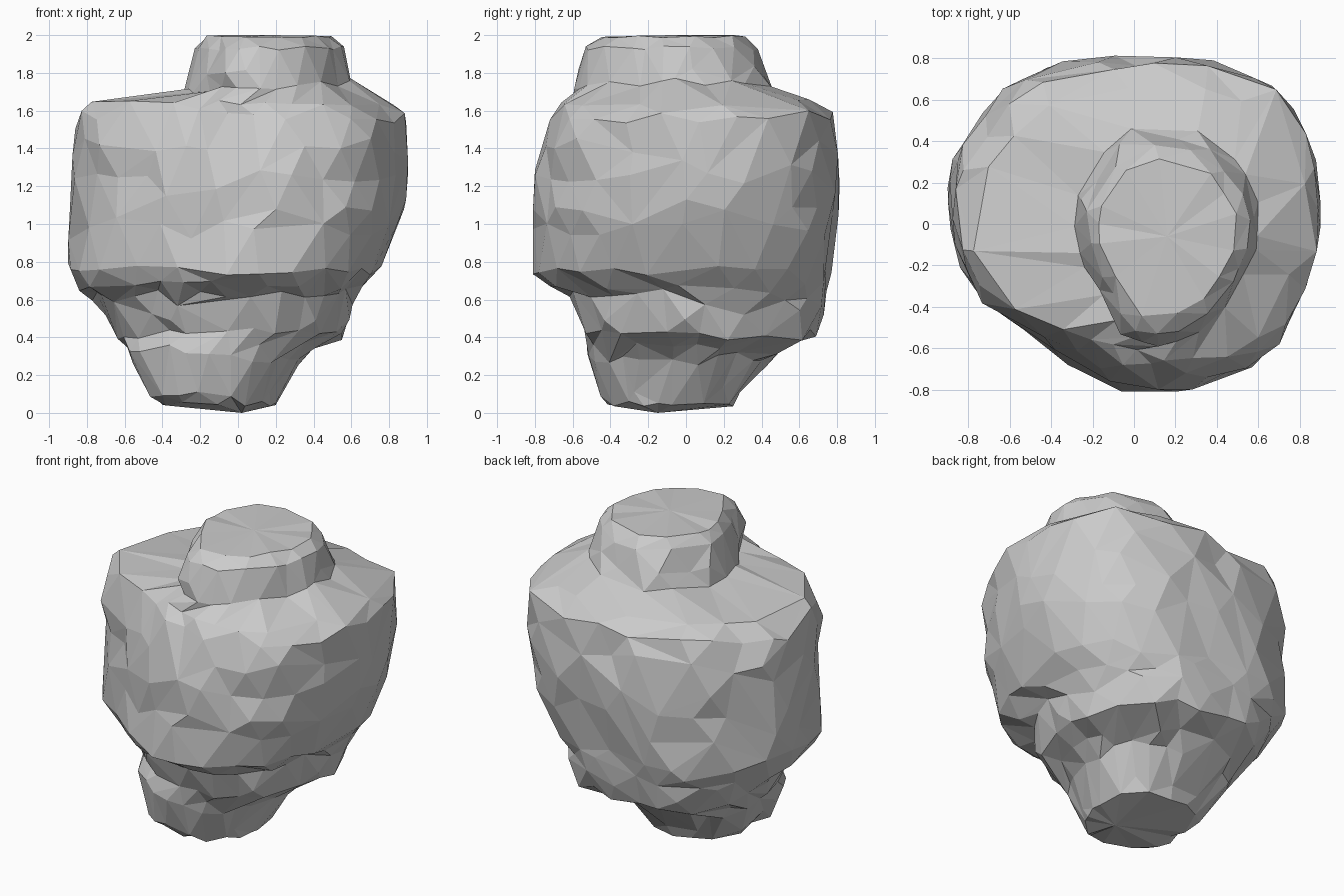
import bpy, bmesh, random
from math import cos, sin, tau

if "Cube" in bpy.data.objects:
    bpy.data.objects.remove(bpy.data.objects["Cube"])

random.seed(7)

# Plan shapes: radius at 16 equal angles, counter-clockwise from +x
BASE = [.95, 1.0, 1.04, 1.0, .97, 1.02, 1.03, 1.0, .97, 1.02, 1.03, 1.0, .97, .98, .96, .95]
BODY = [.90, .92, .95, .86, .81, .89, .92, .95, .90, .85, .73, .75, .81, .87, .91, .87]
SHOULDER = [.86, .88, .90, .80, .74, .75, .80, .82, .82, .75, .60, .54, .56, .66, .78, .80]
CAP = [.40, .42, .44, .46, .46, .48, .42, .42, .38, .36, .38, .48, .47, .42, .38, .37]
PLANS = [BASE, BODY, SHOULDER, CAP]

# Levels: z, x min, x max, y min, y max, plan position (0 base .. 3 cap)
LEVELS = [
    (.05, -.40, .20, -.42, .25, 0), (.11, -.47, .23, -.46, .29, 0),
    (.28, -.56, .32, -.51, .43, .2), (.34, -.60, .42, -.53, .53, .5),
    (.42, -.64, .55, -.54, .69, .8), (.52, -.70, .59, -.58, .73, .8),
    (.62, -.76, .62, -.62, .74, .8), (.68, -.84, .67, -.74, .75, .9),
    (.76, -.90, .76, -.81, .77, 1), (.95, -.90, .83, -.81, .79, 1),
    (1.10, -.89, .89, -.81, .81, 1), (1.25, -.88, .90, -.80, .81, 1.2),
    (1.42, -.87, .90, -.76, .80, 1.5), (1.57, -.85, .89, -.72, .78, 1.8),
    (1.64, -.77, .84, -.66, .69, 2), (1.72, -.29, .60, -.59, .46, 2.9),
    (1.80, -.26, .58, -.57, .42, 3), (1.93, -.23, .56, -.53, .38, 3),
    (1.99, -.17, .50, -.45, .31, 3),
]
N = 28


def radius(plan, t):
    """Interpolated radius of a plan shape at turn fraction t."""
    f = t * 16
    i = int(f)
    return plan[i % 16] * (1 - f + i) + plan[(i + 1) % 16] * (f - i)


def fit(values, lo, hi):
    """Stretch values so they span lo..hi."""
    a, b = min(values), max(values)
    return [lo + (v - a) / (b - a) * (hi - lo) for v in values]


bm = bmesh.new()
rings = []
for k, (z, x0, x1, y0, y1, p) in enumerate(LEVELS):
    i = min(int(p), 2)
    w = p - i
    xs, ys = [], []
    for s in range(N):
        t = (s + .5 * (k % 2)) / N
        r = radius(PLANS[i], t) * (1 - w) + radius(PLANS[i + 1], t) * w
        r *= 1 + random.uniform(-.025, .025)
        xs.append(r * cos(t * tau))
        ys.append(r * sin(t * tau))
    xs, ys = fit(xs, x0, x1), fit(ys, y0, y1)
    dz = .035 if .1 < z < 1.6 else .012 if z > 1.9 else .02
    tilt = .05 if 1.7 < z < 1.85 else 0
    rings.append([bm.verts.new((x, y, min(2, z + random.uniform(-dz, dz) + tilt * x)))
                  for x, y in zip(xs, ys)])

# Triangulated walls between neighbouring rings
for k, (lo, hi) in enumerate(zip(rings, rings[1:])):
    for s in range(N):
        a, b, c, d = lo[s], lo[(s + 1) % N], hi[(s + 1) % N], hi[s]
        tris = [(a, b, d), (b, c, d)] if k % 2 == 0 else [(a, b, c), (a, c, d)]
        if k % 2 == 0:
            tris = [(a, b, d), (b, c, d)]
        for tri in tris:
            bm.faces.new(tri)

# Blunt bottom tip and flat crown
tip = bm.verts.new((.02, -.15, 0))
crown = bm.verts.new((.16, -.06, 2))
for s in range(N):
    bm.faces.new((tip, rings[0][(s + 1) % N], rings[0][s]))
    bm.faces.new((crown, rings[-1][s], rings[-1][(s + 1) % N]))

bmesh.ops.recalc_face_normals(bm, faces=bm.faces)
mesh = bpy.data.meshes.new("boulder")
bm.to_mesh(mesh)
bm.free()
boulder = bpy.data.objects.new("boulder", mesh)
bpy.context.collection.objects.link(boulder)

# Irregular chiselled facets
dec = boulder.modifiers.new("facets", 'DECIMATE')
dec.ratio = .6
